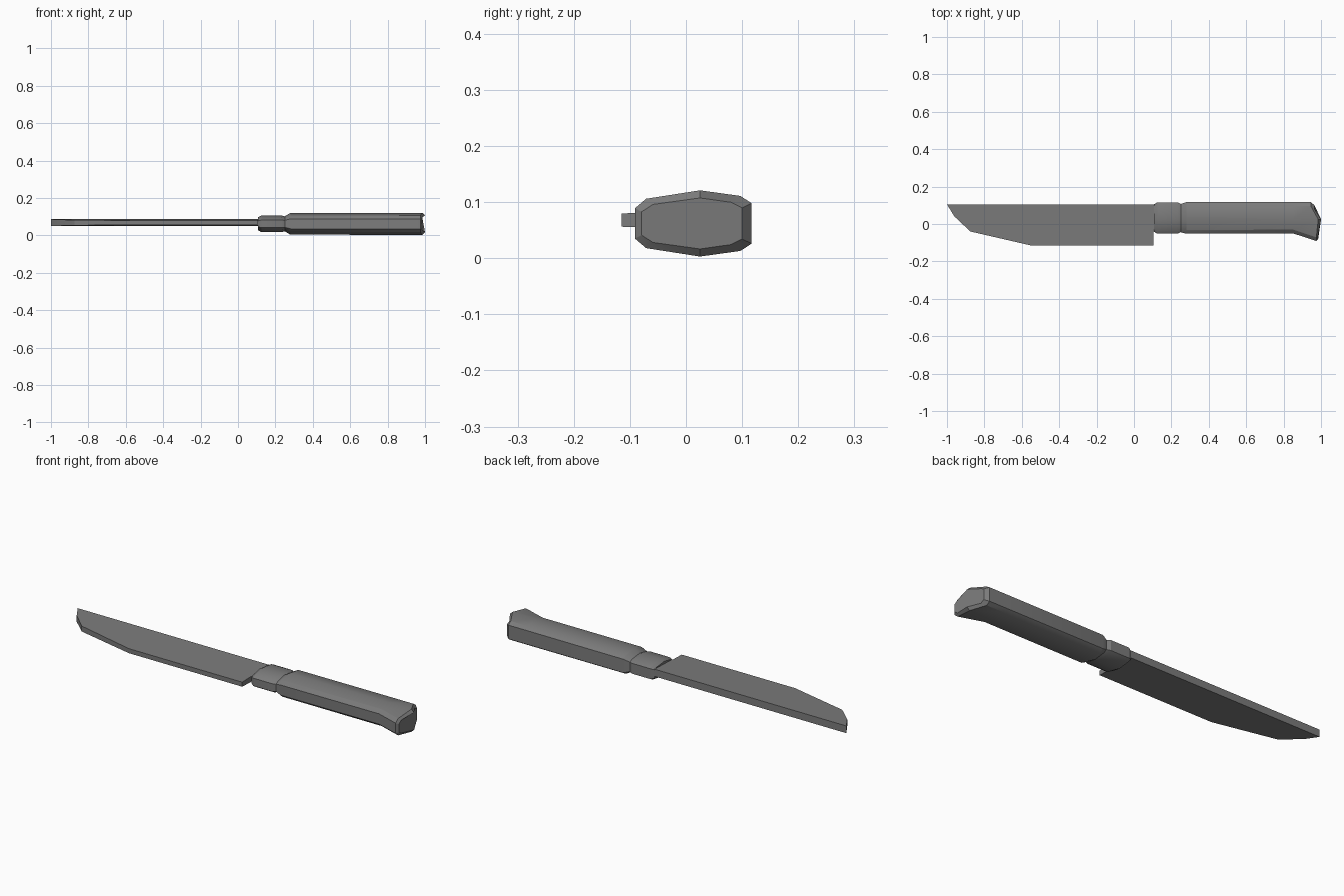
import bpy
import bmesh
from math import radians

cube = bpy.data.objects.get("Cube")
if cube:
    bpy.data.objects.remove(cube)

grey = bpy.data.materials.new("dark grey")
grey.use_nodes = True
colour = (0.2, 0.2, 0.2, 1)
grey.diffuse_color = colour
grey.node_tree.nodes["Principled BSDF"].inputs["Base Color"].default_value = colour


def loft(name, rings):
    """Skin closed rings of equal length and cap both ends."""
    bm = bmesh.new()
    loops = [[bm.verts.new(p) for p in ring] for ring in rings]
    n = len(loops[0])
    for a, b in zip(loops, loops[1:]):
        for i in range(n):
            j = (i + 1) % n
            bm.faces.new((a[i], a[j], b[j], b[i]))
    bm.faces.new(loops[0])
    bm.faces.new(loops[-1])
    bmesh.ops.recalc_face_normals(bm, faces=bm.faces)
    mesh = bpy.data.meshes.new(name)
    bm.to_mesh(mesh)
    bm.free()
    mesh.materials.append(grey)
    obj = bpy.data.objects.new(name, mesh)
    bpy.context.collection.objects.link(obj)
    bpy.ops.object.select_all(action='DESELECT')
    obj.select_set(True)
    bpy.context.view_layer.objects.active = obj
    bpy.ops.object.shade_smooth_by_angle(angle=radians(25))
    return obj


def handle_ring(x_low, x_mid, x_high, y0, y1, scale, bevel=0.02):
    """Ten-sided section, widest at the ridge, mirrored about its mid plane."""
    zc = 0.062
    half = [(x_low, y0, 0.027), (x_low, y0 + bevel, 0.044),
            (x_mid, 0.025, 0.059), (x_high, y1 - bevel, 0.049),
            (x_high, y1, 0.036)]
    upper = [(x, y, zc + h * scale) for x, y, h in half]
    lower = [(x, y, zc - h * scale) for x, y, h in reversed(half)]
    return upper + lower


# Blade: outline tapering from thick spine to thin edge
outline = [(-1, 0.105), (-0.96, 0.04), (-0.875, -0.04),
           (-0.55, -0.115), (0.105, -0.115), (0.14, -0.04), (0.14, 0.105)]
outline[5:5] = [(0.105, -0.04)]


def blade_side(sign):
    return [(x, y, 0.068 + sign * (0.0155 + 0.032 * y)) for x, y in outline]


loft("blade", [blade_side(-1), blade_side(1)])

# Bolster collar, groove and grip with a hooked, slanted butt
sections = [
    (0.108, 0.108, 0.108, -0.042, 0.106, 0.6),
    (0.125, 0.125, 0.125, -0.052, 0.116, 0.75),
    (0.232, 0.232, 0.232, -0.052, 0.116, 0.75),
    (0.25, 0.25, 0.25, -0.044, 0.107, 0.68),
    (0.28, 0.28, 0.28, -0.052, 0.117, 0.98),
    (0.85, 0.85, 0.85, -0.05, 0.117, 1.0),
    (0.975, 0.985, 0.945, -0.091, 0.117, 1.0),
    (0.985, 1.0, 0.965, -0.079, 0.1, 0.77),
]
loft("handle", [handle_ring(*s) for s in sections])
